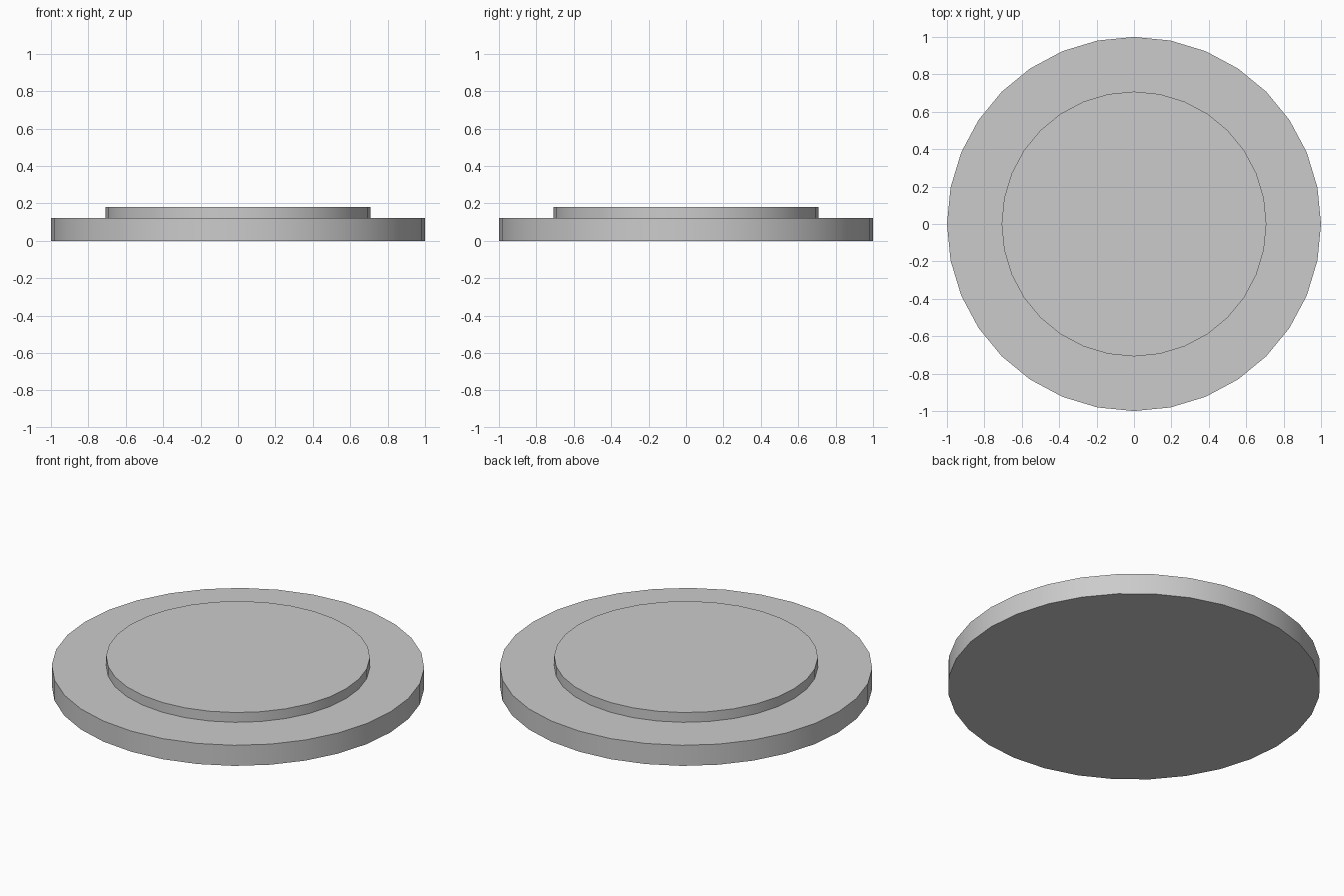
import bpy, bmesh, math

if "Cube" in bpy.data.objects:
    bpy.data.objects.remove(bpy.data.objects["Cube"])

SIDES = 32


def ring(bm, radius, z):
    return [bm.verts.new((radius * math.cos(2 * math.pi * i / SIDES),
                          radius * math.sin(2 * math.pi * i / SIDES), z))
            for i in range(SIDES)]


# stepped round plate: wide base rim, then a smaller raised disc
profile = [(1.0, 0.0), (1.0, 0.122), (0.708, 0.122), (0.708, 0.18)]

bm = bmesh.new()
rings = [ring(bm, r, z) for r, z in profile]
for lower, upper in zip(rings, rings[1:]):
    for i in range(SIDES):
        j = (i + 1) % SIDES
        bm.faces.new((lower[i], lower[j], upper[j], upper[i]))
bm.faces.new(list(reversed(rings[0])))  # underside
bm.faces.new(rings[-1])                 # raised top

mesh = bpy.data.meshes.new("stepped_plate")
bm.to_mesh(mesh)
bm.free()
plate = bpy.data.objects.new("stepped_plate", mesh)
bpy.context.collection.objects.link(plate)

# smooth walls, crisp rims
bpy.context.view_layer.objects.active = plate
plate.select_set(True)
bpy.ops.object.shade_smooth_by_angle(angle=math.radians(30))
